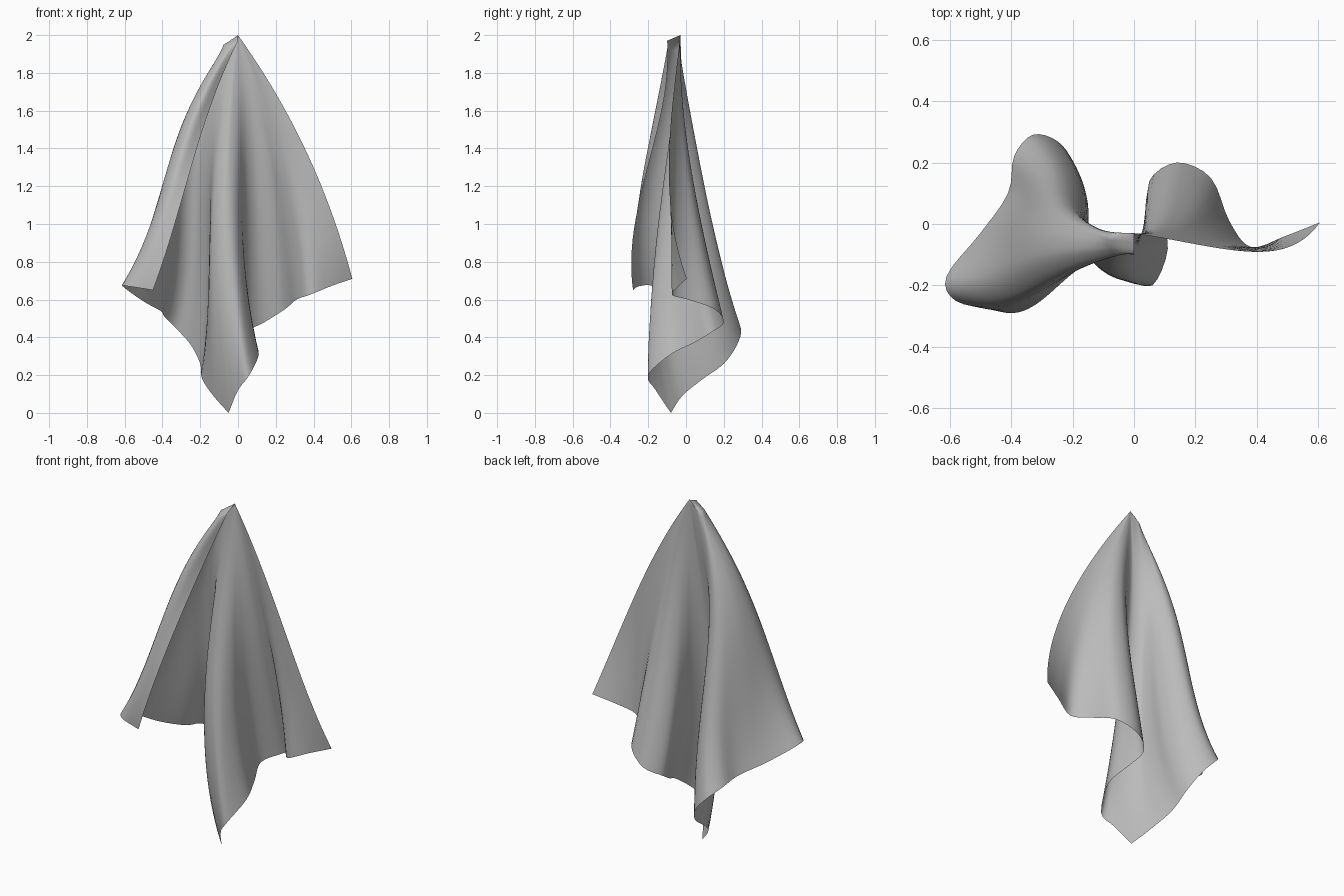
import bpy
import bmesh
import math
from mathutils import Vector

cube = bpy.data.objects.get("Cube")
if cube:
    bpy.data.objects.remove(cube, do_unlink=True)

ACROSS = 4   # columns between neighbouring guide strands
DOWN = 40    # rows from the pinched top to the hem
TIP = 11     # strand that ends in the lowest corner
LEVELS = (0, .2, .5, 1)   # heights of the guide points along a strand

# Hem of the cloth, from its right corner through the low tip to its left corner
hem = [(-.45, -.28, .65), (-.58, -.25, .67), (-.61, -.17, .67), (-.5, -.03, .59),
       (-.41, .1, .54), (-.39, .22, .51), (-.33, .29, .45), (-.25, .27, .36),
       (-.2, .2, .26), (-.19, .09, .18), (-.13, -.02, .09), (-.05, -.08, 0),
       (.0, -.16, .12), (.06, -.2, .2), (.11, -.08, .31), (.08, .04, .37),
       (.05, .14, .43), (.14, .2, .48), (.25, .15, .55), (.31, .01, .6),
       (.38, -.075, .625), (.49, -.04, .67), (.605, .005, .71)]

# Folds halfway down each strand (x, y)
middle = [(-.245, -.2), (-.32, -.215), (-.365, -.14), (-.355, -.045), (-.315, .03),
          (-.27, .08), (-.22, .09), (-.175, .055), (-.15, .005), (-.145, -.05),
          (-.135, -.1), (-.1, -.135), (-.06, -.14), (-.02, -.12), (.01, -.075),
          (.025, -.03), (.05, .01), (.1, .035), (.165, .02), (.215, -.025),
          (.265, -.06), (.32, -.08), (.375, -.09)]

# Shallow folds near the top (x, y)
upper_folds = [(-.115, -.11), (-.165, -.14), (-.2, -.1), (-.205, -.055),
               (-.19, -.02), (-.17, 0), (-.148, .005), (-.128, -.005), (-.11, -.02),
               (-.093, -.037), (-.078, -.052), (-.06, -.064), (-.038, -.065),
               (-.015, -.057), (.005, -.046), (.02, -.036), (.038, -.027), (.06, -.022),
               (.083, -.024), (.106, -.032), (.128, -.043), (.15, -.053), (.17, -.06)]


def strand_point(i, u):
    """Point on guide strand i, hanging from the pinch at u=0 to the hem at u=1."""
    curl = max(0, 1 - i / 8)
    top = Vector((0, -.03 - .07 * curl, 2 - .03 * curl))
    end = Vector(hem[i])
    guides = [top,
              Vector((*upper_folds[i], top.lerp(end, LEVELS[1]).z)),
              Vector((*middle[i], top.lerp(end, LEVELS[2]).z)),
              end]
    point = Vector()
    for level, guide in zip(LEVELS, guides):
        weight = 1
        for other in LEVELS:
            if other != level:
                weight *= (u - other) / (level - other)
        point += guide * weight
    # Rounded shoulder beside the pinch
    shoulder = math.sin(math.pi * min(i / TIP, 1))
    point.x -= .06 * shoulder * min(u / .025, 1) * (1 - u) ** 9
    return point


def smooth_row(points):
    """Rounded curve through the points of one row."""
    ends = [points[0] * 2 - points[1]] + points + [points[-1] * 2 - points[-2]]
    row = []
    for a, b, c, d in zip(ends, ends[1:], ends[2:], ends[3:]):
        for k in range(ACROSS):
            t = k / ACROSS
            row.append(b + (c - a) * t / 2
                       + (a * 2 - b * 5 + c * 4 - d) * t * t / 2
                       + (b * 3 - a - c * 3 + d) * t ** 3 / 2)
    return row + [points[-1]]


# Hanging cloth sheet, rounded above and sharpened to a corner at the low tip
bm = bmesh.new()
rows = []
for r in range(DOWN + 1):
    u = (r / DOWN) ** 1.2
    points = [strand_point(i, u) for i in range(len(hem))]
    rounded = smooth_row(points)
    pointed = smooth_row(points[:TIP + 1])[:-1] + smooth_row(points[TIP:])
    rows.append([bm.verts.new(p.lerp(q, u ** 8)) for p, q in zip(rounded, pointed)])
for upper, lower in zip(rows, rows[1:]):
    for j in range(len(upper) - 1):
        bm.faces.new((upper[j], lower[j], lower[j + 1], upper[j + 1]))
bmesh.ops.remove_doubles(bm, verts=bm.verts, dist=.0005)
mesh = bpy.data.meshes.new("hanging_cloth")
bm.to_mesh(mesh)
bm.free()
mesh.shade_smooth()
cloth = bpy.data.objects.new("hanging_cloth", mesh)
bpy.context.collection.objects.link(cloth)

# Plain grey fabric
fabric = bpy.data.materials.new("grey_fabric")
fabric.use_nodes = True
colour = (.5, .5, .5, 1)
fabric.diffuse_color = colour
fabric.node_tree.nodes["Principled BSDF"].inputs["Base Color"].default_value = colour
mesh.materials.append(fabric)
